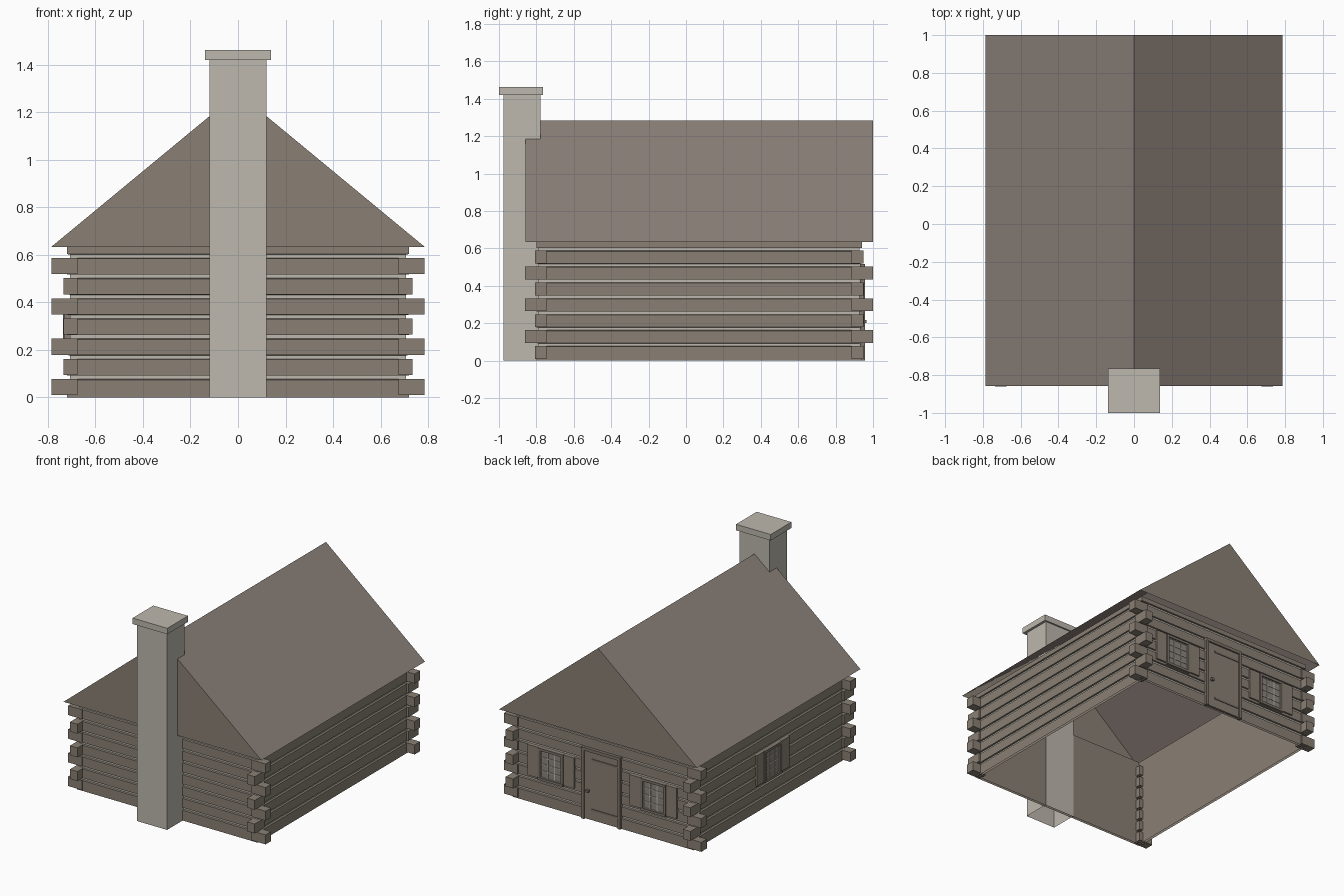
import bpy, bmesh
from mathutils import Matrix
from math import radians

cube = bpy.data.objects.get("Cube")
if cube:
    bpy.data.objects.remove(cube, do_unlink=True)


def material(name, *srgb):
    rgb = [((c / 255 + 0.055) / 1.055) ** 2.4 for c in srgb]
    m = bpy.data.materials.new(name)
    m.use_nodes = True
    m.diffuse_color = (*rgb, 1)
    bsdf = m.node_tree.nodes["Principled BSDF"]
    bsdf.inputs["Base Color"].default_value = (*rgb, 1)
    bsdf.inputs["Roughness"].default_value = 0.9
    return m


LOG = material("log brown", 138, 128, 117)
ROOF = material("roof brown", 140, 129, 121)
STONE = material("pale stone", 189, 184, 173)
GLASS = material("window glass", 140, 133, 125)
TRIM = material("trim brown", 126, 116, 106)


def finish(name, bm, *mats):
    mesh = bpy.data.meshes.new(name)
    bm.to_mesh(mesh)
    bm.free()
    for m in mats:
        mesh.materials.append(m)
    ob = bpy.data.objects.new(name, mesh)
    bpy.context.scene.collection.objects.link(ob)
    return ob


def add_box(bm, x0, x1, y0, y1, z0, z1):
    size = Matrix.Diagonal((x1 - x0, y1 - y0, z1 - z0, 1))
    mid = Matrix.Translation(((x0 + x1) / 2, (y0 + y1) / 2, (z0 + z1) / 2))
    return bmesh.ops.create_cube(bm, size=1, matrix=mid @ size)["verts"]


def boxes(name, mat, dims, place=Matrix()):
    bm = bmesh.new()
    for d in dims:
        add_box(bm, *d)
    ob = finish(name, bm, mat)
    ob.matrix_world = place
    return ob


# Log walls: one stepped profile carried round the rectangle
WX, FRONT, BACK, TOP = 0.72, -0.80, 0.94, 0.635
PITCH, ROWS, GROOVE = 0.085, 7, 0.012


def ring(bm, inset, z):
    x, f, b = WX - inset, FRONT + inset, BACK - inset
    return [bm.verts.new(p) for p in ((-x, f, z), (x, f, z), (x, b, z), (-x, b, z))]


def tube(name, profile, *mats):
    bm = bmesh.new()
    rings = [ring(bm, inset, z) for inset, z, _ in profile]
    for lower, upper, (_, _, mat) in zip(rings, rings[1:], profile):
        for i in range(4):
            j = (i + 1) % 4
            face = bm.faces.new((lower[i], lower[j], upper[j], upper[i]))
            face.material_index = mat
    return finish(name, bm, *mats)


profile = []
for row in range(ROWS):
    z = row * PITCH
    profile += [(0, z + 0.008 if row else 0, 0), (0, z + 0.074, 0),
                (GROOVE, z + 0.077, 1), (GROOVE, z + 0.092, 0)]
profile += [(0, ROWS * PITCH + 0.008, 0), (0, TOP, 0)]
tube("log_walls", profile, LOG, STONE)
tube("wall_lining", [(0.018, 0, 0), (0.018, TOP, 0)], LOG)

# Notched log ends, alternating direction row by row
ends = []
for row in range(ROWS):
    z0, z1 = row * PITCH + 0.009, row * PITCH + 0.077
    for side in (-1, 1):
        reach = 0.785 if row % 2 == 0 else 0.735
        xs = sorted((side * 0.675, side * reach))
        out = 0 if row % 2 == 0 else 0.052
        ends.append((*xs, FRONT - 0.008 - out, FRONT + 0.055, z0, z1))
        ends.append((*xs, BACK - 0.055, BACK + 0.008 + out, z0, z1))
boxes("log_ends", LOG, ends)

# Gabled roof, open underneath
bm = bmesh.new()
gables = [[bm.verts.new((x, y, z)) for x, z in ((-0.787, 0.633), (0, 1.283), (0.787, 0.633))]
          for y in (-0.858, 1.0)]
f, b = gables
bm.faces.new((f[0], f[2], f[1])).material_index = 1
bm.faces.new((b[0], b[1], b[2])).material_index = 1
bm.faces.new((f[0], f[1], b[1], b[0]))
bm.faces.new((f[1], f[2], b[2], b[1]))
finish("gable_roof", bm, ROOF, LOG)

# Chimney with an open foot, and its cap
bm = bmesh.new()
add_box(bm, -0.12, 0.12, -0.977, -0.777, 0, 1.425)
bm.faces.ensure_lookup_table()
foot = [fc for fc in bm.faces if fc.calc_center_median().z < 0.01]
bmesh.ops.delete(bm, geom=foot, context="FACES_ONLY")
finish("chimney", bm, STONE)
boxes("chimney_cap", STONE, [(-0.138, 0.138, -1.0, -0.765, 1.42, 1.463)])


# Windows: local x runs along the wall, local y points outward
def window(name, place):
    w, z0, z1, rim = 0.1, 0.185, 0.415, 0.018
    boxes(name + "_frame", TRIM, [
        (-w, -w + rim, -0.015, 0.016, z0, z1), (w - rim, w, -0.015, 0.016, z0, z1),
        (-w, w, -0.015, 0.017, z1 - rim, z1), (-w, w, -0.015, 0.018, z0, z0 + rim)], place)
    boxes(name + "_glass", GLASS, [(-w, w, -0.004, 0.004, z0, z1)], place)
    gw, g0, g1 = w - rim, z0 + rim, z1 - rim
    bars = [(x - 0.003, x + 0.003, 0, 0.008, g0, g1)
            for x in (-gw, -gw / 3, gw / 3, gw)]
    for i in range(5):
        z = g0 + (g1 - g0) * i / 4
        bars.append((-gw, gw, 0, 0.008, z - 0.003, z + 0.003))
    boxes(name + "_bars", STONE, bars, place)
    boxes(name + "_shutters", LOG, [
        (s - 0.042, s + 0.042, -0.012, 0.012, z0 + 0.01, z1) for s in (-0.144, 0.144)], place)


for label, x in (("left", 0.41), ("right", -0.405)):
    window(label + "_back_window", Matrix.Translation((x, BACK, 0)))
window("side_window", Matrix.Translation((-WX, 0.055, 0)) @ Matrix.Rotation(radians(90), 4, "Z"))

# Door with frame, strap hinges and latch
wall = Matrix.Translation((0.01, BACK, 0))
boxes("door_frame", TRIM, [(-0.155, -0.133, -0.01, 0.016, 0, 0.515),
                           (0.133, 0.155, -0.01, 0.016, 0, 0.515),
                           (-0.155, 0.155, -0.01, 0.017, 0.493, 0.515)], wall)
boxes("door", LOG, [(-0.133, 0.133, -0.01, 0.006, 0.005, 0.493)], wall)
boxes("door_hinges", TRIM, [(-0.13, 0.08, 0, 0.011, z, z + 0.014) for z in (0.07, 0.43)], wall)
boxes("door_latch", TRIM, [(0.095, 0.115, 0, 0.025, 0.2, 0.218)], wall)
